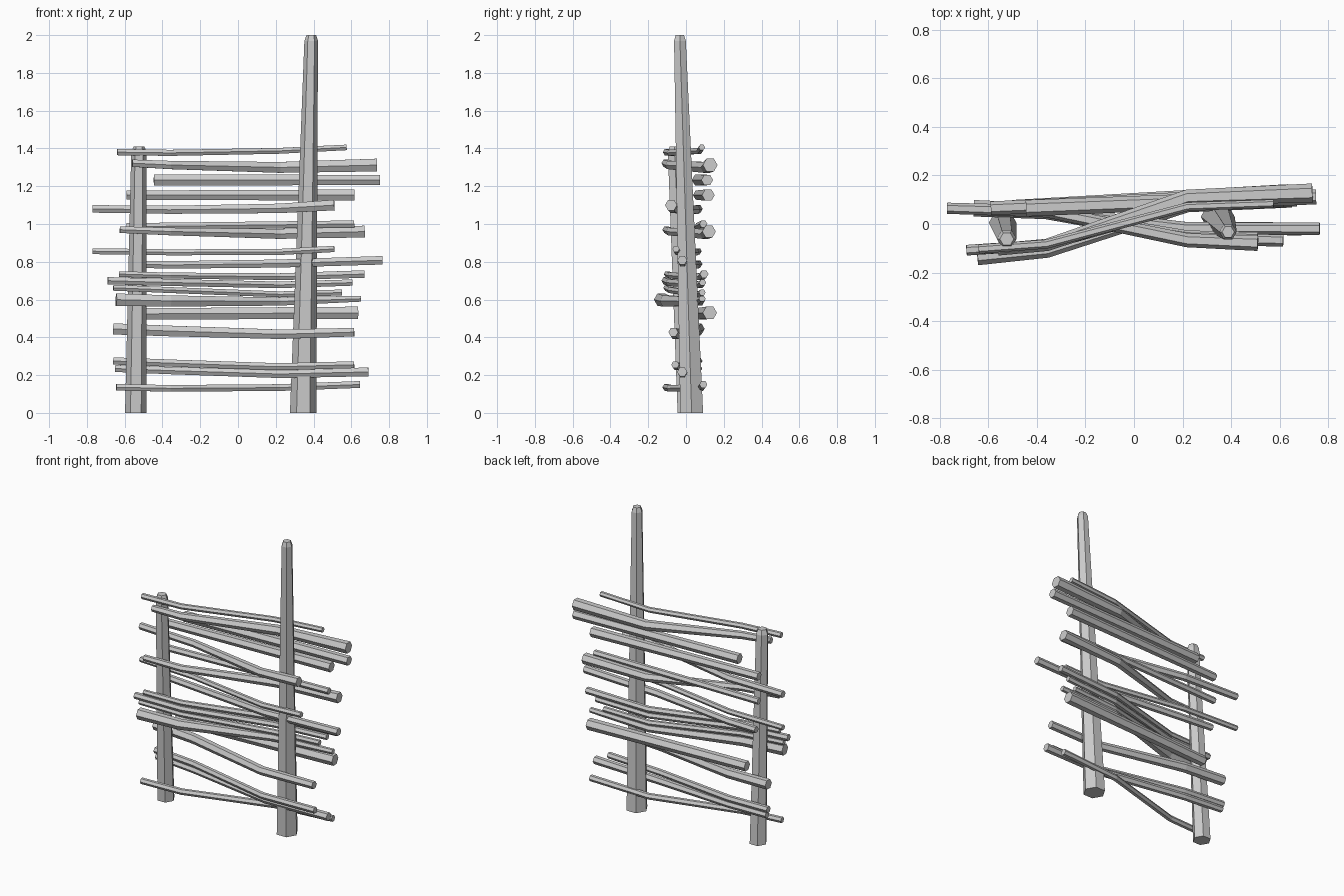
import bpy, bmesh, math
from mathutils import Vector

if "Cube" in bpy.data.objects:
    bpy.data.objects.remove(bpy.data.objects["Cube"])


def tube(name, pts, radii, upright=False):
    """Six-sided closed tube along a path, one ring per point."""
    bm = bmesh.new()
    pts = [Vector(p) for p in pts]
    rings = []
    for i, p in enumerate(pts):
        t = (pts[min(i + 1, len(pts) - 1)] - pts[max(i - 1, 0)]).normalized()
        u, v = Vector((1, 0, 0)), Vector((0, 1, 0))
        if not upright:
            u = t.cross(Vector((0, 0, 1))).normalized()
            v = u.cross(t)
        angles = [math.tau * k / 6 for k in range(6)]
        rings.append([bm.verts.new(p + radii[i] * (math.cos(a) * u + math.sin(a) * v)) for a in angles])
    for a, b in zip(rings, rings[1:]):
        for k in range(6):
            bm.faces.new((a[k - 1], a[k], b[k], b[k - 1]))
    bm.faces.new(rings[0])
    bm.faces.new(rings[-1])
    bmesh.ops.recalc_face_normals(bm, faces=bm.faces)
    me = bpy.data.meshes.new(name)
    bm.to_mesh(me)
    bm.free()
    bpy.context.collection.objects.link(bpy.data.objects.new(name, me))


def post(name, base, top, r0, r1):
    """Leaning, tapering post with a bevelled top."""
    base, top = Vector(base), Vector(top)
    shoulder = base.lerp(top, 1 - 0.03 / top.z)
    tube(name, [base, shoulder, top], [r0, r1, r1 * 0.7], True)


post("tall_post", (0.345, 0.03, 0), (0.388, -0.033, 2), 0.07, 0.036)
post("short_post", (-0.541, 0.005, 0), (-0.524, -0.062, 1.41), 0.057, 0.041)


def branch(name, weave, x0, x1, z, rise, r0, r1):
    """Branch in Front (F), Close in front (C) or Back (B) of the left and right posts."""
    y0 = -0.075 - 1.5 * r0 if weave[0] == "F" else 0.065
    y1 = {"F": -0.015 - 2 * r1, "C": -0.02, "B": 0.05 + 2 * r1}[weave[1]]
    a, b = (x0, y0, z - rise / 2), (x1, y1, z + rise / 2)
    if weave == "BB":                                  # straight rail behind both posts
        tube(name, [a, b], [r0, r1])
    else:                                              # bent where it crosses between posts
        m0 = (-0.36, y0 * 0.8, z - rise / 3 - 0.008)
        m1 = (0.22, y1 * 0.85, z + rise / 3 - 0.014)
        tube(name, [a, m0, m1, b], [r0, r0 * 0.8 + r1 * 0.2, r0 * 0.35 + r1 * 0.65, r1])


# Woven branches: weave, left end, right end, height, rise, left and right radius
branches = [
    ("FB", -0.64, 0.575, 1.393, 0.025, 0.019, 0.017),
    ("FB", -0.56, 0.735, 1.317, -0.01, 0.022, 0.039),
    ("BB", -0.445, 0.75, 1.233, 0.0, 0.034, 0.031),
    ("BB", -0.59, 0.615, 1.153, 0.0, 0.028, 0.034),
    ("BF", -0.77, 0.51, 1.09, 0.02, 0.023, 0.032),
    ("BB", -0.59, 0.615, 0.993, 0.015, 0.022, 0.021),
    ("FB", -0.625, 0.67, 0.965, -0.01, 0.02, 0.036),
    ("BF", -0.77, 0.51, 0.862, 0.012, 0.018, 0.019),
    ("BC", -0.57, 0.765, 0.798, 0.02, 0.022, 0.026),
    ("FB", -0.63, 0.67, 0.735, 0.0, 0.017, 0.023),
    ("CB", -0.69, 0.605, 0.695, -0.01, 0.022, 0.019),
    ("FB", -0.66, 0.55, 0.65, -0.025, 0.018, 0.018),
    ("FB", -0.645, 0.65, 0.602, 0.005, 0.038, 0.018),
    ("BB", -0.5, 0.635, 0.527, 0.005, 0.034, 0.038),
    ("BF", -0.66, 0.615, 0.436, -0.017, 0.034, 0.026),
    ("BF", -0.66, 0.615, 0.265, -0.02, 0.022, 0.021),
    ("BC", -0.65, 0.69, 0.226, -0.018, 0.021, 0.027),
    ("FB", -0.645, 0.645, 0.143, 0.015, 0.02, 0.021),
]
for i, spec in enumerate(branches):
    spec = ("F" + spec[0][1],) + spec[1:] if spec[0][0] == "C" else spec
    branch(f"branch_{i + 1:02d}", *spec)
